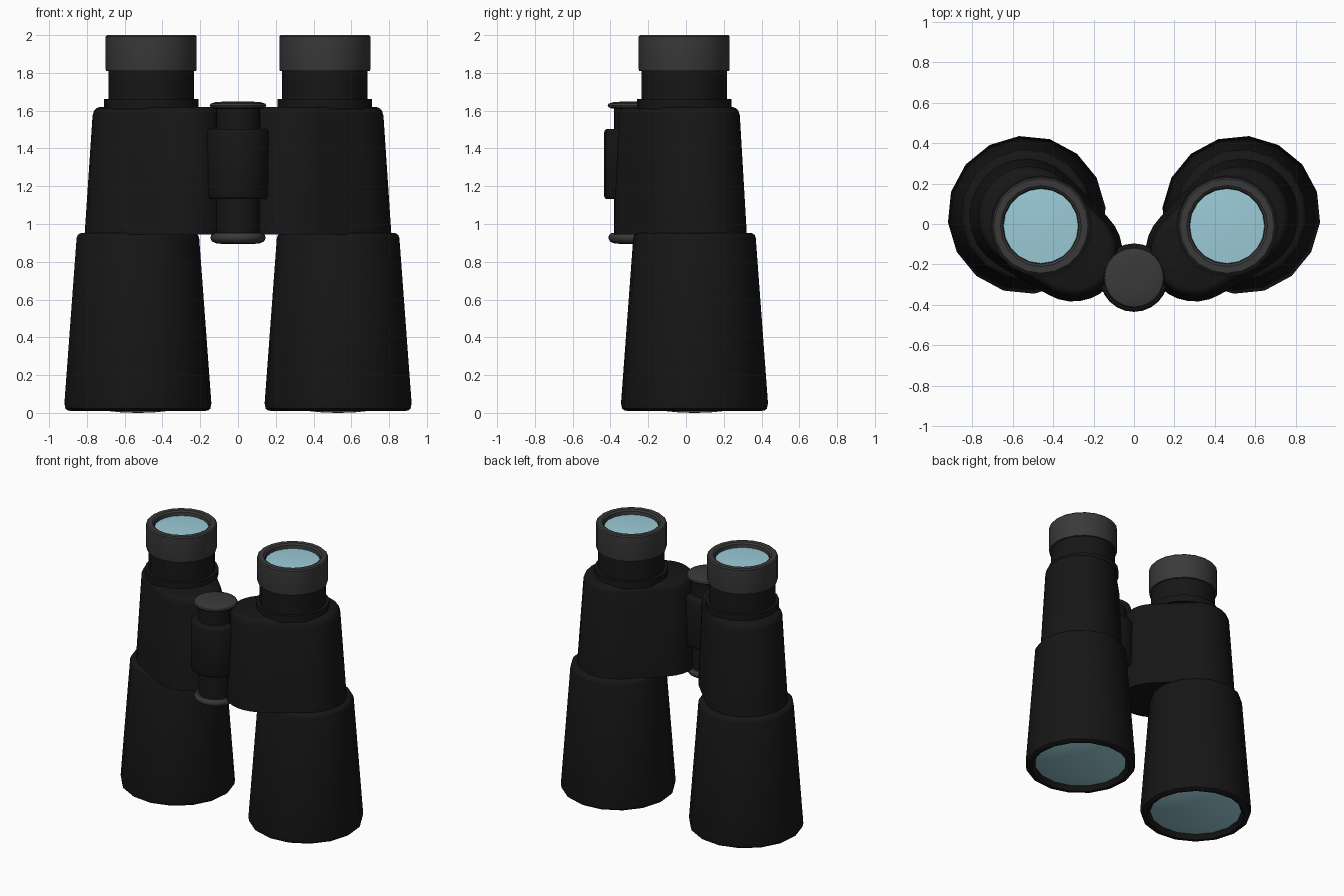
import bpy, bmesh, math
from math import cos, sin, radians, pi

if "Cube" in bpy.data.objects:
    bpy.data.objects.remove(bpy.data.objects["Cube"])


def material(name, col):
    m = bpy.data.materials.new(name)
    m.diffuse_color = (*col, 1)
    m.use_nodes = True
    m.node_tree.nodes["Principled BSDF"].inputs["Base Color"].default_value = m.diffuse_color
    return m


BLACK = material("black_rubber", (0.008, 0.008, 0.008))
GREY = material("dark_grey", (0.042, 0.042, 0.042))
GLASS = material("blue_glass", (0.33, 0.60, 0.68))


def loft(name, rings, mat, mirror=True, angle=40):
    """Skin a stack of equal-length rings and cap both ends."""
    bm = bmesh.new()
    loops = [[bm.verts.new(p) for p in ring] for ring in rings]
    n = len(loops[0])
    for a, b in zip(loops, loops[1:]):
        for i in range(n):
            j = (i + 1) % n
            bm.faces.new((a[i], a[j], b[j], b[i]))
    bm.faces.new(loops[0][::-1])
    bm.faces.new(loops[-1])
    bmesh.ops.recalc_face_normals(bm, faces=bm.faces)
    me = bpy.data.meshes.new(name)
    bm.to_mesh(me)
    bm.free()
    me.materials.append(mat)
    ob = bpy.data.objects.new(name, me)
    bpy.context.collection.objects.link(ob)
    bpy.ops.object.select_all(action='DESELECT')
    ob.select_set(True)
    bpy.context.view_layer.objects.active = ob
    bpy.ops.object.shade_smooth_by_angle(angle=radians(angle))
    if mirror:
        mod = ob.modifiers.new("Mirror", 'MIRROR')
        mod.use_mirror_merge = False
    return ob


def lathe(name, centre, profile, mat, n=16, start=0.0, mirror=True, angle=40):
    """Turn an (r, z) profile about a vertical axis."""
    cx, cy = centre
    rings = [[(cx + r * cos(start + 2 * pi * i / n), cy + r * sin(start + 2 * pi * i / n), z)
              for i in range(n)] for r, z in profile]
    return loft(name, rings, mat, mirror, angle)


def two_circle_hull(a, ra, b, rb, z, n=14):
    """Outline wrapped around two circles, as a ring at height z."""
    dx, dy = a[0] - b[0], a[1] - b[1]
    base = math.atan2(dy, dx)
    phi = pi - math.acos((ra - rb) / math.hypot(dx, dy))
    pts = []
    for c, r, t0, t1 in ((a, ra, base - phi, base + phi),
                         (b, rb, base + phi, base + 2 * pi - phi)):
        for i in range(n):
            t = t0 + (t1 - t0) * i / (n - 1)
            pts.append((c[0] + r * cos(t), c[1] + r * sin(t), z))
    return pts


BARREL, EYE, HINGE = (0.53, 0.045), (0.46, -0.01), (0.0, -0.265)
TURN = radians(-5.5)

# Objective barrels with a recessed front rim
lathe("objective_barrel", BARREL,
      [(0.30, 0.06), (0.32, 0.045), (0.345, 0.01), (0.372, 0.012), (0.385, 0.022), (0.391, 0.05),
       (0.326, 0.925), (0.320, 0.942), (0.305, 0.952), (0.20, 0.952)], BLACK, start=TURN)
# Domed objective lenses
lathe("objective_lens", BARREL,
      [(0.01, 0.0), (0.09, 0.003), (0.18, 0.012), (0.26, 0.026), (0.325, 0.043), (0.325, 0.055)],
      GLASS, start=TURN)

# Prism housings: main tube and hinge-side lobe, tapering upward
levels = [(0.945, 0.0, 0.0), (1.575, 1.0, 0.0), (1.60, 1.0, 0.008),
          (1.613, 1.0, 0.02), (1.62, 1.0, 0.04)]
loft("prism_housing",
     [two_circle_hull((0.53 - 0.01 * t, 0.04 - 0.005 * t), 0.282 - 0.032 * t - inset,
                      (0.30, -0.14), 0.243 - 0.025 * t - inset, z)
      for z, t, inset in levels], BLACK)

# Eyepieces: collar, neck, cup and lens
lathe("eyepiece_collar", EYE, [(0.25, 1.61), (0.25, 1.662), (0.22, 1.662)], BLACK, n=20)
lathe("eyepiece_neck", EYE, [(0.226, 1.61), (0.226, 1.83)], BLACK, n=20)
lathe("eyecup", EYE, [(0.21, 1.81), (0.238, 1.81), (0.241, 1.82), (0.241, 1.992), (0.233, 2.0),
                      (0.20, 2.0), (0.188, 1.99), (0.183, 1.955)], GREY, n=20)
lathe("eyepiece_lens", EYE, [(0.185, 1.958), (0.185, 1.966), (0.10, 1.972), (0.01, 1.974)],
      GLASS, n=20)

# Central hinge: post, focus wheel and end caps
lathe("hinge_post", HINGE, [(0.117, 0.93), (0.117, 1.63)], BLACK, n=24, mirror=False)
lathe("focus_wheel", HINGE, [(0.155, 1.132), (0.164, 1.137), (0.169, 1.15), (0.169, 1.485),
                             (0.164, 1.498), (0.155, 1.503)], BLACK, n=24, mirror=False)
lathe("hinge_top_cap", HINGE, [(0.13, 1.612), (0.145, 1.618), (0.15, 1.628), (0.145, 1.637),
                               (0.12, 1.645), (0.06, 1.649)], GREY, n=24, mirror=False)
lathe("hinge_bottom_cap", HINGE, [(0.06, 0.893), (0.115, 0.897), (0.138, 0.908), (0.146, 0.925),
                                  (0.143, 0.94), (0.13, 0.952)], GREY, n=24, mirror=False)
